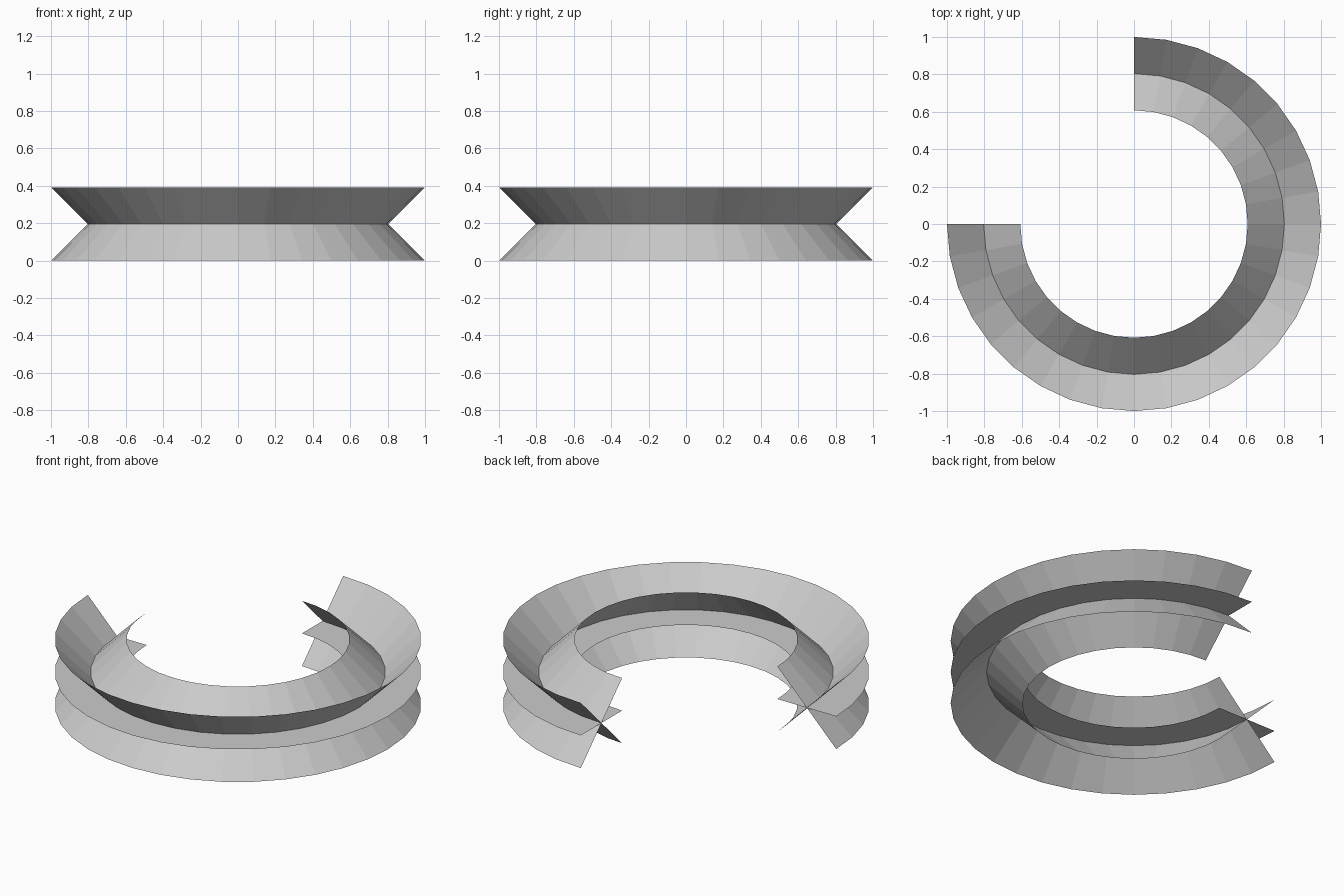
import bpy, bmesh
from math import radians, cos, sin

if "Cube" in bpy.data.objects:
    bpy.data.objects.remove(bpy.data.objects["Cube"])

OUTER, HALF = 1.0, 0.196      # outer radius, half size of the cross-section
MID = OUTER - HALF            # radius of the central spine
STEPS, SWEEP = 27, 270        # ten degrees per segment, three quarter turn


def swept_sheet(name, profile):
    """Sweep an open (radius, height) profile from -x round the front to +y."""
    bm = bmesh.new()
    rings = []
    for i in range(STEPS + 1):
        a = radians(180 + SWEEP * i / STEPS)
        rings.append([bm.verts.new((r * cos(a), r * sin(a), z)) for r, z in profile])
    for a, b in zip(rings, rings[1:]):
        for j in range(len(profile) - 1):
            bm.faces.new((a[j], b[j], b[j + 1], a[j + 1]))
    mesh = bpy.data.meshes.new(name)
    bm.to_mesh(mesh)
    bm.free()
    obj = bpy.data.objects.new(name, mesh)
    bpy.context.collection.objects.link(obj)
    return obj


# Three thin sheets crossing on one circular spine: rising, level and falling
for name, slope in (("rising_sheet", 1), ("level_sheet", 0), ("falling_sheet", -1)):
    swept_sheet(name, [(MID + s * HALF, HALF + s * slope * HALF) for s in (1, 0, -1)])
